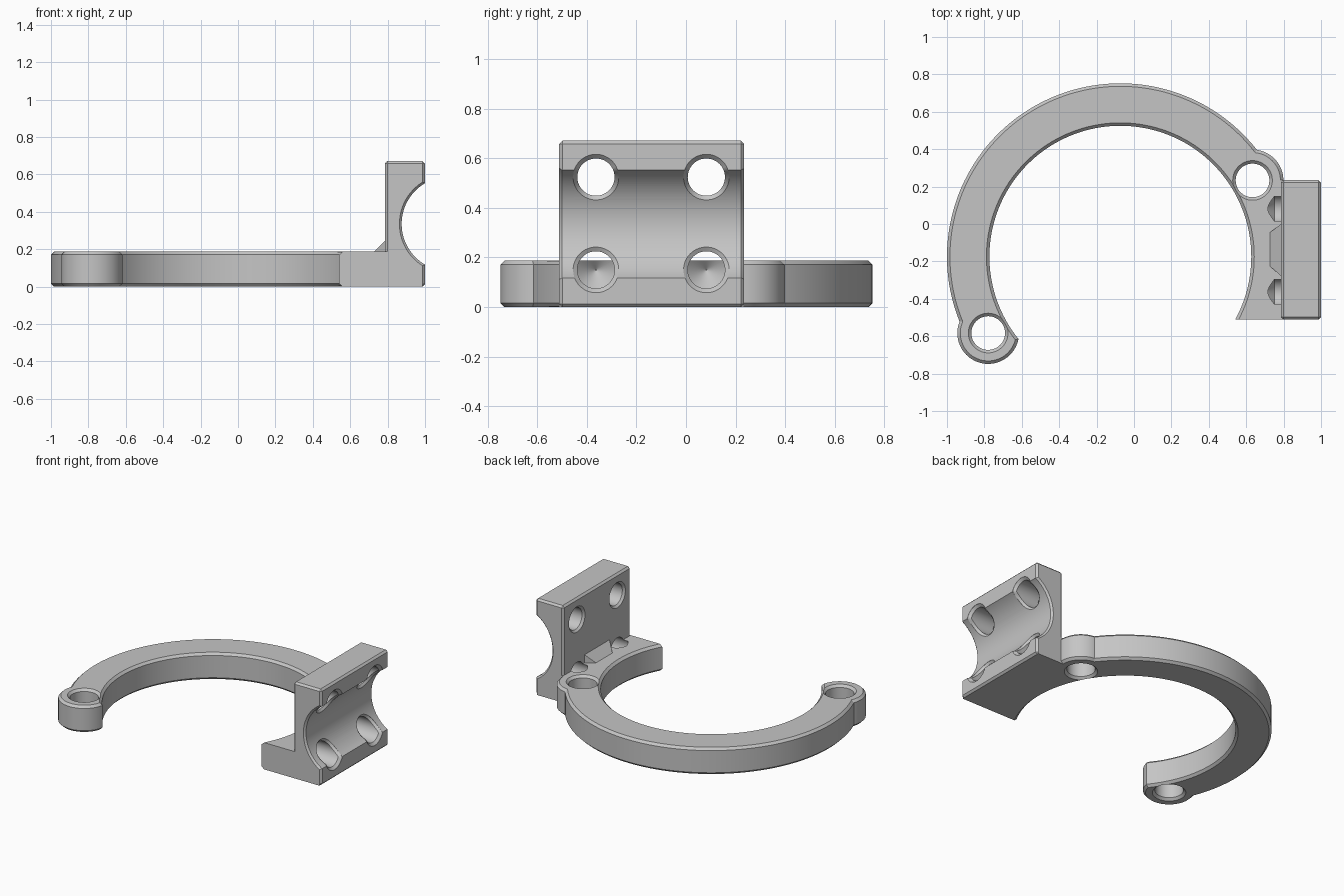
import bpy, bmesh
from math import radians, cos, sin, pi, sqrt
from mathutils import Matrix

cube = bpy.data.objects.get("Cube")
if cube:
    bpy.data.objects.remove(cube, do_unlink=True)

# Main dimensions
CX, CY = -0.073, -0.175          # ring centre
BORE, OUTER = 0.70, 0.927        # ring radii
BOSS_PATH = 0.816                # distance of screw bosses from ring centre
THICK, CH = 0.187, 0.016         # ring thickness and chamfer
FRONT, BACK = -0.511, 0.234      # plate extent in y
PLATE_X, TOP = 0.785, 0.671      # plate rear face and height
TUBE_X, TUBE_R = 1.127, 0.252    # trough axis and radius

grey = bpy.data.materials.new("grey_metal")
grey.use_nodes = True
colour = (0.56, 0.56, 0.56, 1)
grey.diffuse_color = colour
grey.node_tree.nodes["Principled BSDF"].inputs["Base Color"].default_value = colour


def make(name, bm, matrix=Matrix()):
    bmesh.ops.recalc_face_normals(bm, faces=bm.faces)
    bmesh.ops.transform(bm, matrix=matrix, verts=bm.verts)
    mesh = bpy.data.meshes.new(name)
    bm.to_mesh(mesh)
    bm.free()
    mesh.materials.append(grey)
    ob = bpy.data.objects.new(name, mesh)
    bpy.context.collection.objects.link(ob)
    return ob


def lathe(name, profile, matrix, sides=64):
    """Revolve (radius, height) points as a closed loop, or as a solid capped
    by flat end faces; profile is a function of the angle."""
    bm = bmesh.new()
    rings = []
    for i in range(sides):
        a = 2 * pi * i / sides
        rings.append([bm.verts.new((r * cos(a), r * sin(a), h)) for r, h in profile(a)])
    count = len(rings[0])
    ring_shape = count == 6 and rings[0][0].co.z == rings[0][1].co.z
    for i in range(sides):
        a, b = rings[i], rings[(i + 1) % sides]
        for k in range(count if ring_shape else count - 1):
            n = (k + 1) % count
            bm.faces.new((a[k], b[k], b[n], a[n]))
    if not ring_shape:
        for k in (0, -1):
            bm.faces.new([ring[k] for ring in rings])
    return make(name, bm, matrix)


def box(name, lo, hi, bevel=0.0, matrix=Matrix()):
    bm = bmesh.new()
    bmesh.ops.create_cube(bm, size=1)
    for v in bm.verts:
        v.co = [lo[i] if v.co[i] < 0 else hi[i] for i in range(3)]
    if bevel:
        bmesh.ops.bevel(bm, geom=bm.edges[:], offset=bevel, segments=1, affect='EDGES')
    return make(name, bm, matrix)


def combine(body, other, operation):
    """Apply a boolean and discard the second shape."""
    mod = body.modifiers.new(operation.lower(), 'BOOLEAN')
    mod.operation, mod.object, mod.solver = operation, other, 'EXACT'
    bpy.context.view_layer.objects.active = body
    bpy.ops.object.modifier_apply(modifier=mod.name)
    bpy.data.objects.remove(other, do_unlink=True)


def hole(r, flare, low, high):
    """Cutter that widens by flare at both end faces and runs past them."""
    w = r + flare
    return lambda a: [(w, low - .1), (w, low), (r, low + flare),
                      (r, high - flare), (w, high), (w, high + .1)]


# Half ring, left oversize inside until the bore is cut
centre = Matrix.Translation((CX, CY, 0))
body = lathe("clamp_bracket", lambda a: [
    (0.6, 0), (OUTER - CH, 0), (OUTER, CH),
    (OUTER, THICK - CH), (OUTER - CH, THICK), (0.6, THICK)], centre, 192)
combine(body, box("half_cutter", (-2, -2, -1), (2, 0, 1),
                  matrix=centre @ Matrix.Rotation(radians(30.6), 4, 'Z')), 'DIFFERENCE')

# Round screw bosses at both ends of the half ring
bosses = [Matrix.Translation((CX + BOSS_PATH * cos(radians(t)), CY + BOSS_PATH * sin(radians(t)), 0))
          for t in (30, 210)]
BOSS = 0.165
for place in bosses:
    combine(body, lathe("screw_boss", lambda a: [
        (BOSS - CH, 0), (BOSS, CH), (BOSS, THICK - CH), (BOSS - CH, THICK)], place), 'UNION')

# Upright plate with a flat foot, hollowed by a trough for a round tube
plate = box("upright_plate", (PLATE_X, FRONT, 0), (1, BACK, TOP), 0.013)
combine(plate, box("foot", (0.48, FRONT, 0), (0.986, BACK, THICK)), 'UNION')
trough = Matrix.Translation((TUBE_X, 0, TOP / 2)) @ Matrix.Rotation(radians(-90), 4, 'X')
combine(plate, lathe("trough_cutter", hole(TUBE_R, 0.012, FRONT, BACK), trough, 128), 'DIFFERENCE')
combine(body, plate, 'UNION')

# Central bore and vertical screw holes
combine(body, lathe("bore_cutter", hole(BORE, CH, 0, THICK), centre, 190), 'DIFFERENCE')
for place in bosses:
    combine(body, lathe("screw_cutter", hole(0.09, CH, 0, THICK), place), 'DIFFERENCE')

# Small gusset in the corner between the bolt holes
bm = bmesh.new()
for y0, y1, x, z in ((-0.22, -0.05, 0.72, 0.18), (-0.29, 0.01, 0.80, 0.18), (-0.29, 0.01, 0.80, 0.26)):
    for y in (y0, y1):
        bm.verts.new((x, y, z))
bmesh.ops.convex_hull(bm, input=bm.verts)
combine(body, make("gusset", bm), 'UNION')

# Bolt holes with a rim chamfer that follows the trough;
# the lower pair end in drill points inside the foot
START, BOLT, RIM = 1.1, 0.075, 0.092


def depth(z):
    """Distance from the cutter start to the plate's tube side at height z."""
    drop = sqrt(max(0, TUBE_R ** 2 - (z - TOP / 2) ** 2))
    return START - min(1, TUBE_X - drop)


def bolt(z, end):
    return lambda a: [(RIM, 0), (RIM, depth(z + RIM * cos(a)) + 0.001),
                      (BOLT, depth(z + BOLT * cos(a)) + 0.018)] + end


through = [(BOLT, START - PLATE_X - 0.014), (0.089, START - PLATE_X), (0.089, 0.4)]
blind = [(BOLT, START - 0.75), (0.002, START - 0.685)]
for y in (-0.363, 0.082):
    for z, end in ((0.15, blind), (0.524, through)):
        place = Matrix.Translation((START, y, z)) @ Matrix.Rotation(radians(-90), 4, 'Y')
        combine(body, lathe("bolt_cutter", bolt(z, end), place), 'DIFFERENCE')

# Smooth the round walls, keep the chamfers crisp
bpy.ops.object.select_all(action='DESELECT')
body.select_set(True)
bpy.context.view_layer.objects.active = body
bpy.ops.object.shade_smooth_by_angle(angle=radians(25))
